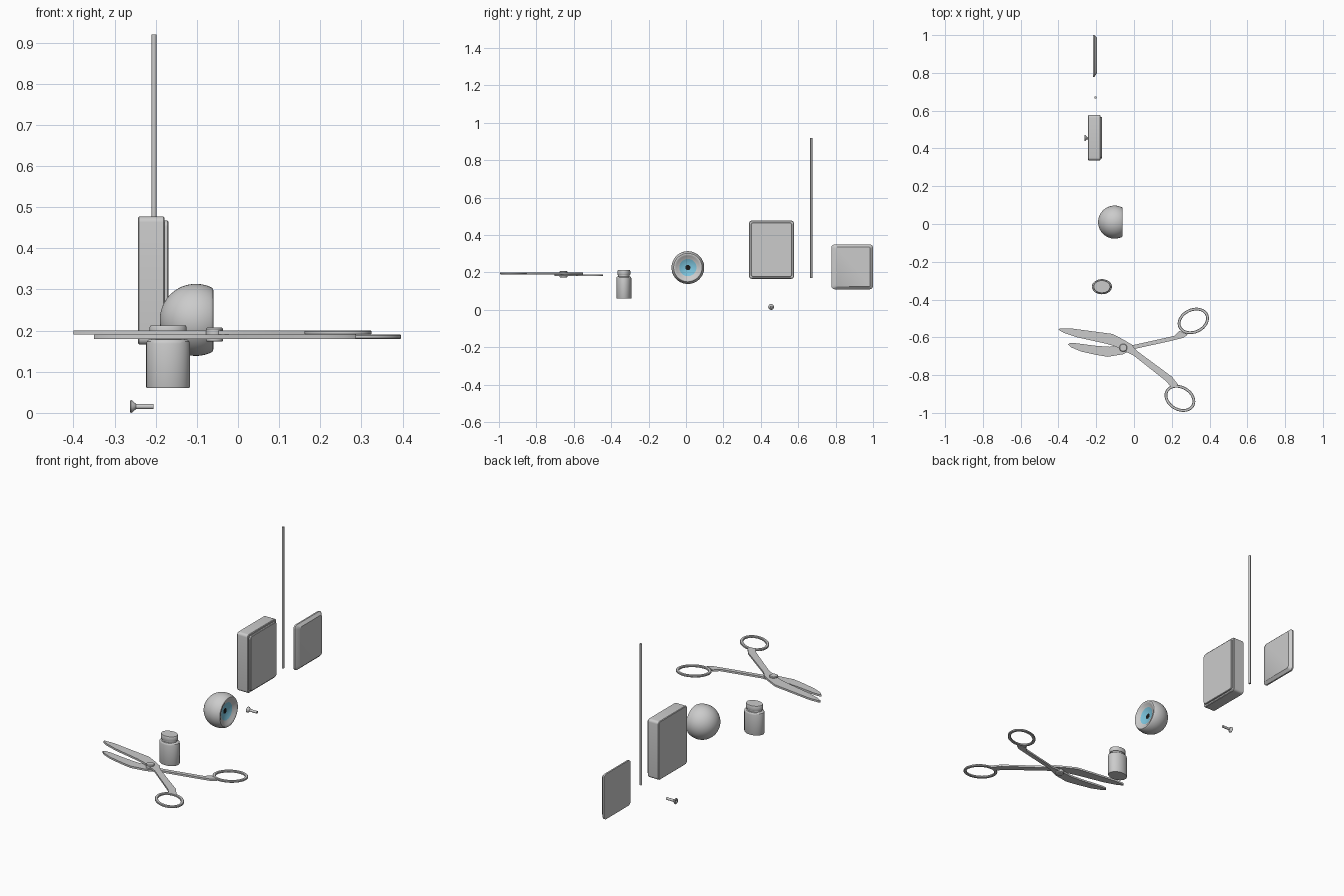
import bpy, bmesh
from math import sin, cos, pi, radians, sqrt

if "Cube" in bpy.data.objects:
    bpy.data.objects.remove(bpy.data.objects["Cube"])


def material(name, rgb):
    m = bpy.data.materials.new(name)
    m.diffuse_color = (*rgb, 1)
    m.use_nodes = True
    m.node_tree.nodes["Principled BSDF"].inputs["Base Color"].default_value = m.diffuse_color
    return m


def finish(name, bm, mats=()):
    bmesh.ops.recalc_face_normals(bm, faces=bm.faces)
    me = bpy.data.meshes.new(name)
    bm.to_mesh(me)
    bm.free()
    ob = bpy.data.objects.new(name, me)
    bpy.context.collection.objects.link(ob)
    for m in mats:
        me.materials.append(m)
    bpy.ops.object.select_all(action='DESELECT')
    ob.select_set(True)
    bpy.context.view_layer.objects.active = ob
    bpy.ops.object.shade_smooth_by_angle(angle=radians(32))
    return ob


def loft(bm, rings, slots=None, loop=False):
    """Skin a list of point rings; cap the ends, or join last to first."""
    vs = [[bm.verts.new(p) for p in r] for r in rings]
    n = len(vs[0])
    pairs = list(zip(vs, vs[1:])) + ([(vs[-1], vs[0])] if loop else [])
    for k, (a, b) in enumerate(pairs):
        for i in range(n):
            j = (i + 1) % n
            f = bm.faces.new((a[i], a[j], b[j], b[i]))
            f.material_index = slots[k] if slots else 0
    if not loop:
        bm.faces.new(vs[0])
        f = bm.faces.new(vs[-1])
        f.material_index = slots[-1] if slots else 0


def ring_x(x, cy, cz, r, n):
    return [(x, cy + r * cos(2 * pi * i / n), cz + r * sin(2 * pi * i / n)) for i in range(n)]


def ring_z(z, cx, cy, a, b, n, tilt=0.0):
    out = []
    for i in range(n):
        u, v = a * cos(2 * pi * i / n), b * sin(2 * pi * i / n)
        out.append((cx + u * cos(tilt) - v * sin(tilt), cy + u * sin(tilt) + v * cos(tilt), z))
    return out


def rounded_rect_x(x, y0, y1, z0, z1, r, seg=5):
    out = []
    for k, (cy, cz) in enumerate(((y1 - r, z1 - r), (y0 + r, z1 - r), (y0 + r, z0 + r), (y1 - r, z0 + r))):
        for i in range(seg + 1):
            a = pi / 2 * (k + i / seg)
            out.append((x, cy + r * cos(a), cz + r * sin(a)))
    return out


def solid(name, rings, slots=None, mats=()):
    bm = bmesh.new()
    loft(bm, rings, slots)
    return finish(name, bm, mats)


# Tall thin rod
solid("rod", [ring_z(z, -0.204, 0.67, 0.006, 0.006, 16) for z in (0.17, 0.92)])

# Thick case with a raised front panel
b = (0.337, 0.577, 0.166, 0.477)


def inset(box, d):
    return (box[0] + d, box[1] - d, box[2] + d, box[3] - d)


solid("case", [rounded_rect_x(x, *inset(b, d), 0.014 - d)
               for x, d in ((-0.243, 0.003), (-0.24, 0), (-0.181, 0), (-0.178, 0.003))])
solid("case_panel", [rounded_rect_x(x, *inset(b, 0.010 + d), 0.014 - d)
                     for x, d in ((-0.18, 0), (-0.171, 0), (-0.169, 0.002))])

# Thin plate with a sloping border
solid("plate", [rounded_rect_x(-0.218, 0.777, 1.0, 0.11, 0.35, 0.018),
                rounded_rect_x(-0.210, 0.777, 1.0, 0.11, 0.35, 0.018),
                rounded_rect_x(-0.196, 0.80, 0.985, 0.124, 0.337, 0.012)])

# Countersunk screw lying along x
solid("screw", [ring_x(x, 0.455, 0.0155, r, 24) for x, r in
                ((-0.256, 0.005), (-0.261, 0.007), (-0.262, 0.014), (-0.260, 0.0155),
                 (-0.257, 0.0145), (-0.248, 0.0065), (-0.205, 0.0065))])

# Eyeball: sphere from the back pole to a rounded rim, then a concave iris
white = material("eye_white", (0.6, 0.6, 0.6))
blue = material("iris_blue", (0.20, 0.55, 0.72))
black = material("pupil_black", (0.01, 0.01, 0.01))
R, ex = 0.0875, -0.1025
prof = [(ex - R * cos(a), R * sin(a)) for a in [radians(3 + 4.6 * i) for i in range(25)]]
prof += [(-0.064, 0.0785), (-0.061, 0.076), (-0.060, 0.072), (-0.061, 0.068)]
slots = [0] * (len(prof) - 1)
for r, s in ((0.062, 0), (0.055, 0), (0.046, 0), (0.036, 1), (0.025, 1), (0.014, 1), (0.006, 2)):
    prof.append((-0.084 + 0.023 * (r / 0.068) ** 2, r))
    slots.append(s)
solid("eyeball", [ring_x(x, 0.01, 0.226, r, 48) for x, r in prof], slots + [2], (white, blue, black))

# Oval bottle: body with shoulder and neck, separate cap
def oval(z, s):
    return ring_z(z, -0.170, -0.332, 0.053 * s, 0.040 * s, 40)


solid("bottle", [oval(z, s) for z, s in ((0.06, 0.97), (0.063, 1), (0.168, 1), (0.174, 0.97),
                                        (0.178, 0.88), (0.179, 0.76), (0.195, 0.76))])
solid("bottle_cap", [oval(z, s) for z, s in ((0.187, 0.83), (0.189, 0.85), (0.208, 0.85), (0.212, 0.81))])


# Scissors: each half is a flat blade-and-handle outline plus a finger ring
def scissor_half(name, outline, z0, z1, centre, tilt):
    bm = bmesh.new()
    loft(bm, [[(x, y, z) for x, y in outline] for z in (z0, z1)])
    a, b2, w = 0.086, 0.066, 0.015
    loft(bm, [ring_z(z, *centre, a - d, b2 - d, 48, radians(tilt))
              for d, z in ((w, z0 + 0.002), (w - 0.002, z0), (0.002, z0), (0, z0 + 0.002),
                           (0, z1 - 0.002), (0.002, z1), (w - 0.002, z1), (w, z1 - 0.002))], loop=True)
    finish(name, bm)


scissor_half("scissor_upper_half",
             [(-0.40, -0.560), (-0.395, -0.554), (-0.34, -0.552), (-0.22, -0.568), (-0.115, -0.582),
              (-0.06, -0.610), (-0.012, -0.638), (0.0, -0.655), (0.02, -0.675), (0.20, -0.808),
              (0.235, -0.852), (0.195, -0.862), (0.17, -0.832), (0.0, -0.698), (-0.05, -0.672),
              (-0.10, -0.648), (-0.15, -0.633), (-0.30, -0.600), (-0.37, -0.577)],
             0.19, 0.20, (0.243, -0.923), -30)
scissor_half("scissor_lower_half",
             [(-0.35, -0.637), (-0.34, -0.631), (-0.31, -0.631), (-0.20, -0.645), (-0.13, -0.650),
              (-0.05, -0.640), (0.0, -0.640), (0.05, -0.629), (0.215, -0.592), (0.24, -0.566),
              (0.285, -0.585), (0.26, -0.603), (0.20, -0.618), (0.0, -0.662), (-0.06, -0.690),
              (-0.14, -0.703), (-0.20, -0.693), (-0.28, -0.675), (-0.335, -0.652)],
             0.18, 0.19, (0.314, -0.513), 25)

# Pivot pin through both halves
solid("scissor_pivot", [ring_z(z, -0.057, -0.655, r, r, 32) for z, r in
                        ((0.173, 0.018), (0.175, 0.021), (0.204, 0.021), (0.207, 0.018))])
